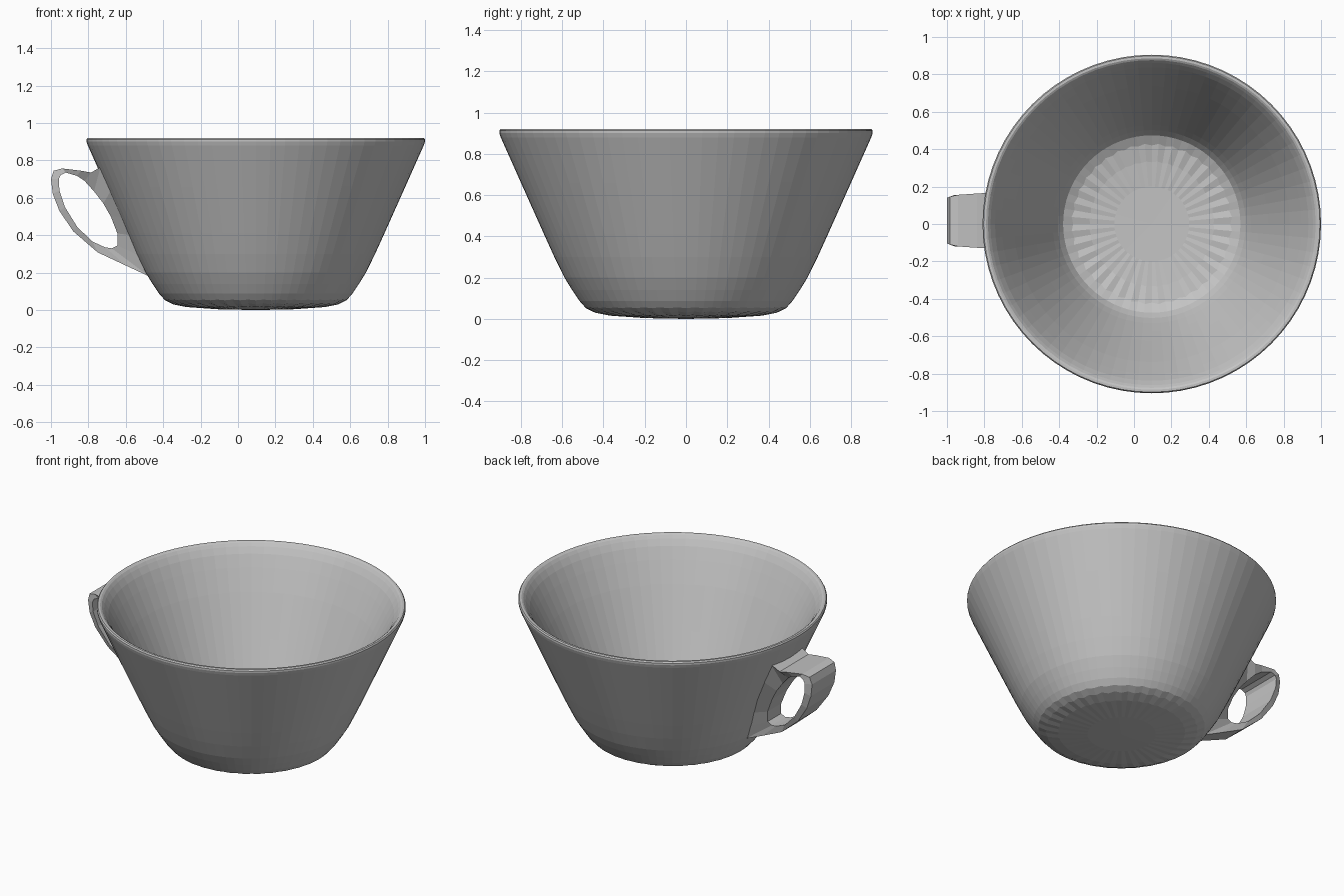
import bpy, bmesh, math

if "Cube" in bpy.data.objects:
    bpy.data.objects.remove(bpy.data.objects["Cube"])

CX = 0.095      # cup axis
SEG = 72

ceramic = bpy.data.materials.new("grey ceramic")
ceramic.diffuse_color = (0.55, 0.55, 0.55, 1)
ceramic.use_nodes = True
ceramic.node_tree.nodes["Principled BSDF"].inputs["Base Color"].default_value = ceramic.diffuse_color


def finish(bm, name):
    bmesh.ops.recalc_face_normals(bm, faces=bm.faces)
    mesh = bpy.data.meshes.new(name)
    bm.to_mesh(mesh)
    bm.free()
    mesh.materials.append(ceramic)
    ob = bpy.data.objects.new(name, mesh)
    bpy.context.collection.objects.link(ob)
    return ob


# Cup wall: radius, height, flute depth (applied to every second spoke)
outer = [(0.20, 0.004, 0), (0.37, 0.016, 0.003), (0.44, 0.030, 0.007),
         (0.485, 0.052, 0.004), (0.517, 0.088, 0), (0.552, 0.14, 0),
         (0.589, 0.20, 0), (0.638, 0.30, 0), (0.688, 0.41, 0),
         (0.80, 0.66, 0), (0.898, 0.88, 0), (0.905, 0.90, 0), (0.905, 0.912, 0)]
rim = [(0.899, 0.92, 0), (0.886, 0.92, 0), (0.876, 0.914, 0), (0.862, 0.897, 0)]
inner = [(0.838, 0.86, 0), (0.802, 0.79, 0), (0.738, 0.66, 0), (0.623, 0.41, 0),
         (0.572, 0.30, 0), (0.530, 0.21, 0), (0.502, 0.155, 0), (0.474, 0.115, 0),
         (0.42, 0.085, 0.010), (0.33, 0.073, 0.005), (0.20, 0.066, 0)]

bm = bmesh.new()
rings = []
for r, z, flute in outer + rim + inner:
    ring = []
    for i in range(SEG):
        a = 2 * math.pi * i / SEG
        f = flute * (i % 2)
        ring.append(bm.verts.new((CX + (r + f) * math.cos(a), (r + f) * math.sin(a), z + f)))
    rings.append(ring)
for a, b in zip(rings, rings[1:]):
    for i in range(SEG):
        j = (i + 1) % SEG
        bm.faces.new((a[i], a[j], b[j], b[i]))
for ring, z in ((rings[0], 0.0), (rings[-1], 0.063)):
    pole = bm.verts.new((CX, 0, z))
    for i in range(SEG):
        bm.faces.new((ring[i], ring[(i + 1) % SEG], pole))
finish(bm, "cup_bowl")


def wall_radius(z):
    for (r0, z0, _), (r1, z1, _) in zip(outer, outer[1:]):
        if z0 <= z <= z1:
            return r0 + (r1 - r0) * (z - z0) / (z1 - z0)
    return outer[-1][0]


# Handle: hole point, outside point, half width at each; a lone height means
# that the outside point lies on the cup wall
pairs = [((-0.958, 0.70), (-1.0, 0.70), 0.138, 0.122),
         ((-0.948, 0.722), (-0.985, 0.745), 0.138, 0.128),
         ((-0.92, 0.735), (-0.94, 0.757), 0.135, 0.138),
         ((-0.86, 0.717), (-0.84, 0.745), 0.125, 0.145),
         ((-0.82, 0.69), (-0.785, 0.735), 0.11, 0.148),
         ((-0.77, 0.635), 0.765, 0.095, 0.15),
         ((-0.72, 0.57), 0.64, 0.085, 0.15),
         ((-0.68, 0.50), 0.50, 0.075, 0.14),
         ((-0.645, 0.41), 0.40, 0.07, 0.115),
         ((-0.645, 0.345), 0.29, 0.068, 0.08),
         ((-0.675, 0.33), 0.18, 0.07, 0.045),
         ((-0.71, 0.335), (-0.60, 0.238), 0.075, 0.06),
         ((-0.78, 0.367), (-0.75, 0.308), 0.09, 0.075),
         ((-0.86, 0.445), (-0.88, 0.42), 0.108, 0.095),
         ((-0.925, 0.55), (-0.955, 0.53), 0.125, 0.112),
         ((-0.955, 0.64), (-0.99, 0.62), 0.135, 0.12)]
SHIFT = 0.018

bm = bmesh.new()
sections = []
for hole, out, half_in, half_out in pairs:
    sec = []
    for s in (-1, 1):
        y = SHIFT + s * half_out
        if isinstance(out, float):
            x, z = CX - math.sqrt((wall_radius(out) - 0.006) ** 2 - y * y), out
        else:
            x, z = out
        sec.append((bm.verts.new((hole[0], SHIFT + s * half_in, hole[1])),
                    bm.verts.new((x, y, z))))
    sections.append(sec)
n = len(pairs)
for k in range(n):
    (h0, o0), (h1, o1) = sections[k]
    (p0, q0), (p1, q1) = sections[(k + 1) % n]
    bm.faces.new((h0, h1, p1, p0))          # hole surface
    bm.faces.new((h0, p0, q0, o0))          # sides
    bm.faces.new((h1, o1, q1, p1))
    # outside surface, left open where it meets the wall
    if not (isinstance(pairs[k][1], float) and isinstance(pairs[(k + 1) % n][1], float)):
        bm.faces.new((o0, q0, q1, o1))
finish(bm, "handle")
